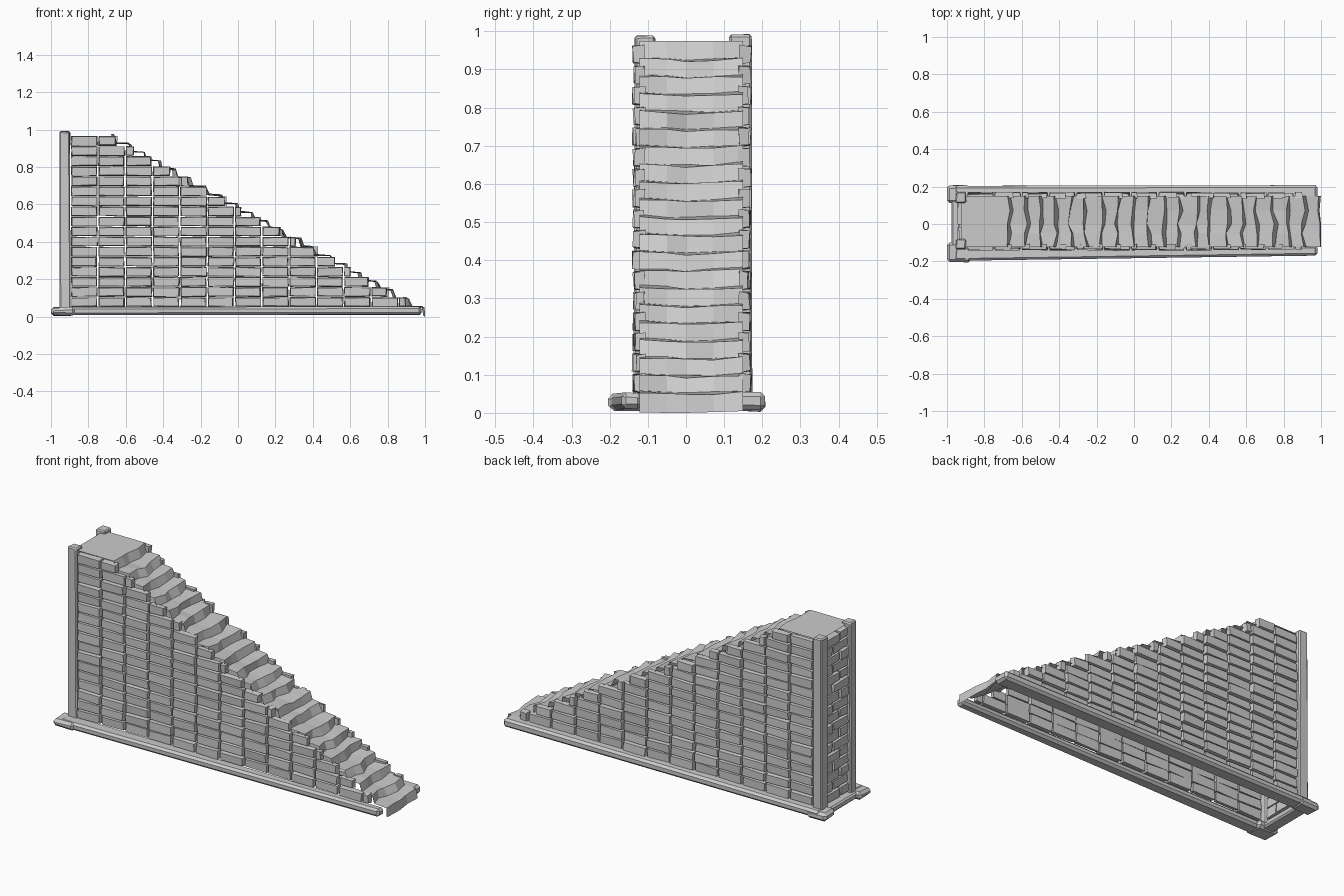
import bpy, bmesh, random
from mathutils import Vector

if "Cube" in bpy.data.objects:
    bpy.data.objects.remove(bpy.data.objects["Cube"])

random.seed(7)
J = lambda a: random.uniform(-a, a)


def finish(bm, name):
    bmesh.ops.recalc_face_normals(bm, faces=bm.faces)
    me = bpy.data.meshes.new(name)
    bm.to_mesh(me)
    bm.free()
    ob = bpy.data.objects.new(name, me)
    bpy.context.collection.objects.link(ob)
    return ob


def add_box(bm, lo, hi, jit=0.0, out=None, inset=0.0):
    """Rough-hewn box; the face on the outer side (axis, sign) is pulled in a little."""
    c = [(a + b) / 2 for a, b in zip(lo, hi)]
    vs = bmesh.ops.create_cube(bm, size=1)['verts']
    for v in vs:
        p = [c[i] + v.co[i] * (hi[i] - lo[i]) for i in range(3)]
        if out and v.co[out[0]] * out[1] > 0:
            p = [p[i] if i == out[0] else p[i] - inset * (1 if v.co[i] > 0 else -1)
                 for i in range(3)]
        v.co = Vector(p) + Vector((J(jit), J(jit), J(jit)))
    return vs


def block(name, lo, hi, jit=0.004, bevel=0.008):
    bm = bmesh.new()
    add_box(bm, lo, hi, jit)
    ob = finish(bm, name)
    m = ob.modifiers.new("chamfer", 'BEVEL')
    m.width, m.segments = bevel, 1
    return ob


TOP, FRONT, SLOPE = 0.975, -0.67, 0.554   # landing height, landing edge, stair slope
ROWS, Z0 = 17, 0.053
PITCH = (0.968 - Z0) / ROWS
COL = 0.146
GAP = 0.004

# side walls: stack-bonded bricks cut off along the stair line
for name, y0, y1, sign in (("front_wall_bricks", -0.135, -0.108, -1),
                           ("back_wall_bricks", 0.138, 0.165, 1)):
    bm = bmesh.new()
    for r in range(ROWS):
        za, zb = Z0 + r * PITCH, Z0 + (r + 1) * PITCH - GAP
        end = FRONT + (TOP - zb) / SLOPE + J(0.012)
        x = -0.895
        while x < end - 0.025:
            nx = x + COL
            if nx > end - 0.03:
                nx = end
            d = J(0.005)
            add_box(bm, (x + GAP, y0 + d * (sign < 0), za),
                    (nx - GAP + J(0.003), y1 + d * (sign > 0), zb),
                    0.0025, (1, sign), 0.003)
            x = nx
    finish(bm, name)

# rear end wall: two staggered columns of bricks between the posts
bm = bmesh.new()
for r in range(ROWS):
    za, zb = Z0 + r * PITCH, Z0 + (r + 1) * PITCH - GAP
    mid = 0.02 + (0.03 if r % 2 else -0.03)
    for ya, yb in ((-0.085, mid - GAP), (mid + GAP, 0.125)):
        add_box(bm, (-0.938 + J(0.004), ya, za), (-0.905, yb, zb),
                0.0025, (0, -1), 0.003)
finish(bm, "end_wall_bricks")

# stairs: one worn, folded sheet of treads and risers under the landing
STEPS = 20
ys = (-0.122, -0.05, 0.0, 0.072, 0.15)
sag = (0.0, -0.004, -0.006, -0.004, 0.0)
run, rise = 1.655 / STEPS, 0.922 / STEPS
rows = [[(-0.925, y, TOP) for y in ys]]
for i in range(STEPS + 1):
    x, z = FRONT + i * run, TOP - i * rise
    wob = J(0.008)
    nose = [x + wob + J(0.012) for _ in ys]
    low = z - rise if i < STEPS else 0.0
    rows.append([(nx, y, z + s * (i > 0) + J(0.003) * (i > 0))
                 for nx, y, s in zip(nose, ys, sag)])
    rows.append([(min(nx + 0.012 + J(0.012), 1.0), y,
                  max(low + s + 0.004 + J(0.003), 0.0))
                 for nx, y, s in zip(nose, ys, sag)])
bm = bmesh.new()
grid = [[bm.verts.new(p) for p in row] for row in rows]
for a, b in zip(grid, grid[1:]):
    for k in range(len(ys) - 1):
        bm.faces.new((a[k], b[k], b[k + 1], a[k + 1]))
finish(bm, "stair_treads")

# corner posts
block("front_post", (-0.953, -0.135, 0.03), (-0.897, -0.08, 0.99), 0.004, 0.006)
block("back_post", (-0.953, 0.115, 0.03), (-0.897, 0.172, 0.99), 0.004, 0.006)

# plinth beams, the front one narrowing toward the foot of the stairs
for name, ya, yb, narrow in (("front_base_beam", -0.195, -0.115, 0.028),
                             ("back_base_beam", 0.12, 0.205, 0.0)):
    ob = block(name, (-0.96, ya, 0.01), (0.98, yb, 0.053), 0.003, 0.012)
    for v in ob.data.vertices:
        if v.co.x > 0 and v.co.y < -0.15:
            v.co.y += narrow
block("end_base_beam", (-0.975, -0.16, 0.01), (-0.905, 0.16, 0.047), 0.002, 0.008)

# plinth corner stones
block("front_corner_stone", (-0.997, -0.203, 0.006), (-0.87, -0.1, 0.048), 0.004, 0.014)
block("back_corner_stone", (-0.997, 0.115, 0.006), (-0.88, 0.207, 0.048), 0.004, 0.014)
